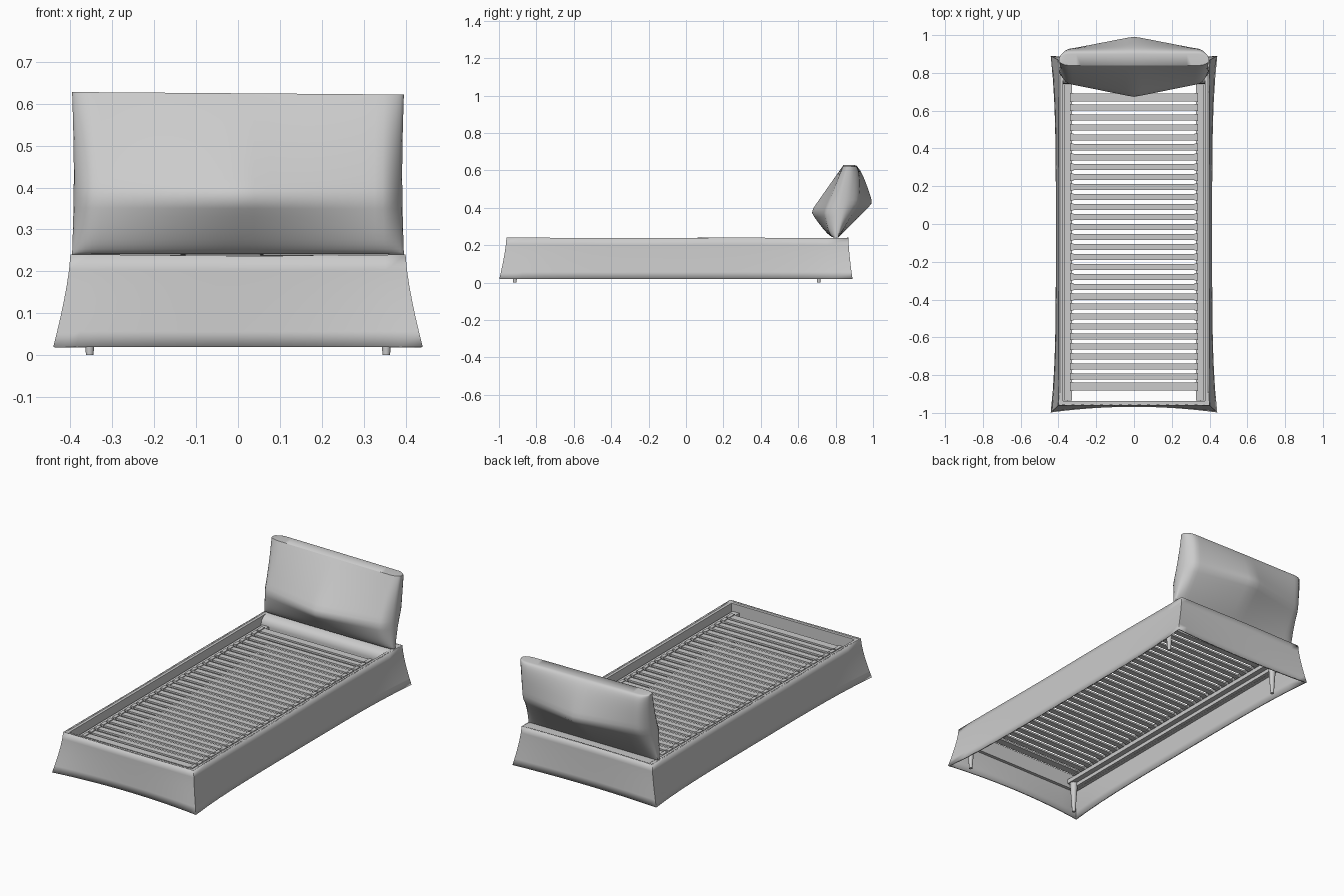
import bpy, bmesh, math

if "Cube" in bpy.data.objects:
    bpy.data.objects.remove(bpy.data.objects["Cube"])

def finish(name, bm, angle=35):
    bmesh.ops.recalc_face_normals(bm, faces=bm.faces)
    me = bpy.data.meshes.new(name)
    bm.to_mesh(me)
    bm.free()
    for p in me.polygons:
        p.use_smooth = True
    me.set_sharp_from_angle(angle=math.radians(angle))
    ob = bpy.data.objects.new(name, me)
    bpy.context.collection.objects.link(ob)
    return ob

def box(bm, x0, x1, y0, y1, z0, z1):
    vs = bmesh.ops.create_cube(bm, size=1)['verts']
    for v in vs:
        v.co.x = (x0 + x1) / 2 + v.co.x * (x1 - x0)
        v.co.y = (y0 + y1) / 2 + v.co.y * (y1 - y0)
        v.co.z = (z0 + z1) / 2 + v.co.z * (z1 - z0)

def bridge(bm, rows, closed):
    for a, b in zip(rows, rows[1:]):
        n = len(a)
        for i in range(n if closed else n - 1):
            j = (i + 1) % n
            bm.faces.new((a[i], a[j], b[j], b[i]))

# Fabric skirt: flared walls with corners pulled outwards
N = 16
steps = [-1 + 2 * i / N for i in range(N)]
loop = ([(s, -1) for s in steps] + [(1, s) for s in steps] +
        [(-s, 1) for s in steps] + [(-1, -s) for s in steps])

def skirt_point(sx, sy, t):
    f = (1 - t) ** 1.4
    hx = 0.40 + f * (0.014 + 0.027 * abs(sy) ** 4)
    front = -0.96 - f * (0.008 + 0.03 * sx * sx)
    back = 0.868 + f * (0.006 + 0.016 * sx * sx)
    y = front + (back - front) * (sy + 1) / 2
    top = 0.24 - 0.003 * (1 + math.sin(5 * sy + 3 * sx)) / 2
    return (sx * hx, y, 0.02 + (top - 0.02) * t)

bm = bmesh.new()
rows = [[bm.verts.new(skirt_point(sx, sy, k / 6)) for sx, sy in loop] for k in range(7)]
bridge(bm, rows, True)
skirt = finish("fabric_skirt", bm)
mod = skirt.modifiers.new("thickness", 'SOLIDIFY')
mod.thickness = 0.008
mod.offset = -1

# Inner side and foot boards
bm = bmesh.new()
for s in (-1, 1):
    a, b = sorted((s * 0.377, s * 0.396))
    box(bm, a, b, -0.955, 0.862, 0.15, 0.236)
box(bm, -0.377, 0.377, -0.955, -0.937, 0.15, 0.236)
finish("inner_boards", bm)

# Padded roll at the head end, extruded profile
prof = [(0.865, 0.236), (0.80, 0.238), (0.765, 0.232), (0.745, 0.215), (0.74, 0.19),
        (0.745, 0.15), (0.865, 0.15)]
bm = bmesh.new()
rows = [[bm.verts.new((x, y, z)) for y, z in prof] for x in (-0.377, 0.377)]
bridge(bm, rows, True)
for r in rows:
    bm.faces.new(r)
finish("head_roll", bm, 40)

# Slat support rails
bm = bmesh.new()
for s in (-1, 1):
    a, b = sorted((s * 0.328, s * 0.37))
    box(bm, a, b, -0.935, 0.738, 0.17, 0.194)
    a, b = sorted((s * 0.358, s * 0.376))
    box(bm, a, b, -0.935, 0.738, 0.15, 0.18)
finish("support_rails", bm)

# Slats with end holders
slats, holders = bmesh.new(), bmesh.new()
for i in range(30):
    y = 0.67 - i * 1.53 / 29
    w = 0.021 if i in (0, 29) else 0.016
    box(slats, -0.335, 0.335, y - w, y + w, 0.196, 0.206)
    for s in (-1, 1):
        a, b = sorted((s * 0.32, s * 0.34))
        box(holders, a, b, y - w - 0.003, y + w + 0.003, 0.192, 0.21)
finish("slats", slats)
finish("slat_holders", holders)

# Tapered legs
for name, y in (("front_leg", -0.915), ("rear_leg", 0.71)):
    for s in (-1, 1):
        bm = bmesh.new()
        bmesh.ops.create_cone(bm, cap_ends=True, segments=16, radius1=0.009,
                              radius2=0.021, depth=0.175)
        bmesh.ops.translate(bm, verts=bm.verts, vec=(s * 0.354, y, 0.0875))
        finish(name + ("_left" if s < 0 else "_right"), bm)

# Headboard: plump cushion, thin at the rim and peaked front and back
def head_point(u, v, side):
    a = 1 - abs(u)
    e = min(1, a / 0.1) ** 0.5                 # rounded side edges
    rim = 0.008 + 0.022 * v * e
    peak = 0.36 if side < 0 else 0.48
    below = v < peak
    h = v / peak if below else (1 - v) / (1 - peak)
    if side < 0:
        d = rim + 0.062 * e * h ** (0.4 if below else 1) + 0.085 * a * h
    else:
        d = rim + 0.060 * e * h ** (1 if below else 0.4) + 0.085 * a * h
    x = u * (0.396 - 0.004 * math.sin(v * math.pi))
    return (x, 0.805 + 0.065 * v + side * d, 0.24 + 0.385 * v - 0.003 * u * v)

bm = bmesh.new()
NU, NV = 32, 25
grids = []
for side in (-1, 1):
    g = [[bm.verts.new(head_point(math.sin(math.pi * (i / NU - 0.5)),
                                  (1 - math.cos(math.pi * j / NV)) / 2, side))
          for i in range(NU + 1)] for j in range(NV + 1)]
    bridge(bm, g, False)
    grids.append(g)
rims = []
for g in grids:
    rims.append(g[0] + [r[-1] for r in g[1:-1]] + g[-1][::-1] + [r[0] for r in g[-2:0:-1]])
bridge(bm, rims, True)
bmesh.ops.smooth_vert(bm, verts=[v for g in grids for r in g[3:-3] for v in r[5:-5]],
                      factor=0.4, use_axis_y=True)
finish("headboard_cushion", bm, 65)
